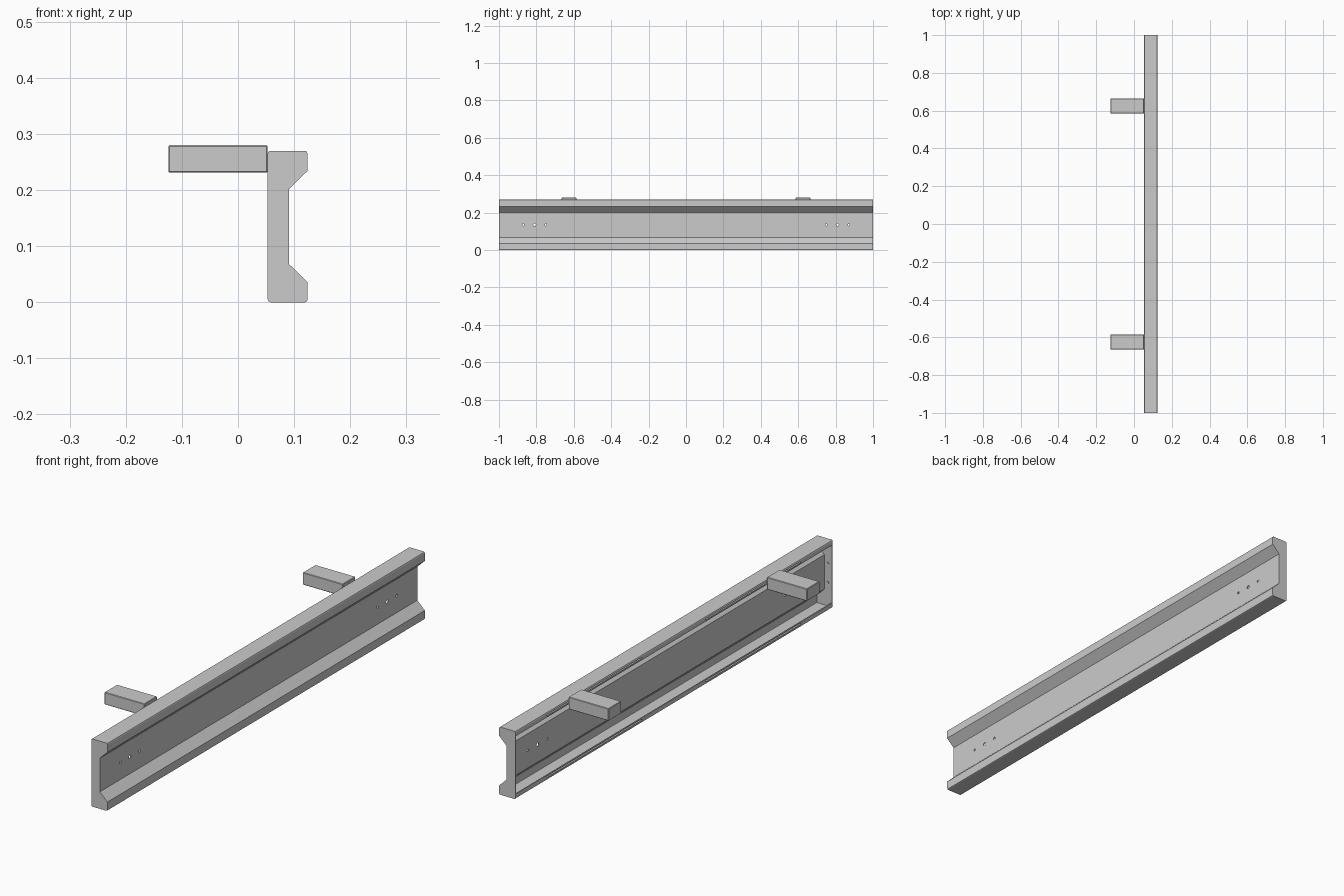
import bpy, bmesh, math
from mathutils import Matrix, Vector

if "Cube" in bpy.data.objects:
    bpy.data.objects.remove(bpy.data.objects["Cube"])

BACK, FRONT, WEB, H = 0.053, 0.124, 0.091, 0.27
T = 0.004
OUTLINE = [(BACK, 0), (FRONT, 0), (FRONT, 0.036), (WEB, 0.068),
           (WEB, 0.202), (FRONT, 0.234), (FRONT, H), (BACK, H)]
CORNERS = [OUTLINE[i] for i in (0, 1, 6, 7)]


def finish(bm, name):
    bmesh.ops.recalc_face_normals(bm, faces=bm.faces)
    return to_object(bm, name)


def to_object(bm, name):
    me = bpy.data.meshes.new(name)
    bm.to_mesh(me)
    bm.free()
    ob = bpy.data.objects.new(name, me)
    bpy.context.collection.objects.link(ob)
    return ob


def add_box(bm, centre, size):
    m = Matrix.Translation(centre) @ Matrix.Diagonal(Vector((*size, 1)))
    return bmesh.ops.create_cube(bm, size=1, matrix=m)


def add_cylinder(bm, centre, r, depth, axis):
    rot = Matrix.Rotation(math.pi / 2, 4, 'Y' if axis == 'X' else 'X')
    bmesh.ops.create_cone(bm, cap_ends=True, segments=12, radius1=r, radius2=r,
                          depth=depth, matrix=Matrix.Translation(centre) @ rot)


def round_corners(bm):
    edges = [e for e in bm.edges
             if abs(e.verts[0].co.y - e.verts[1].co.y) > 1e-4
             and any((Vector((e.verts[0].co.x, e.verts[0].co.z)) - Vector(c)).length < 1e-4
                     for c in CORNERS)]
    bmesh.ops.bevel(bm, geom=edges, offset=0.005, segments=2, profile=0.5, affect='EDGES')


def apply_mods(ob):
    bpy.context.view_layer.objects.active = ob
    for m in list(ob.modifiers):
        bpy.ops.object.modifier_apply(modifier=m.name)


# folded sheet beam, open at the back with narrow return lips
path = [(BACK, 0.02)] + OUTLINE + [(BACK, H - 0.02)]
bm = bmesh.new()
rows = [[bm.verts.new((x, y, z)) for x, z in path] for y in (-1 + T, 1 - T)]
for i in range(len(path) - 1):
    bm.faces.new((rows[0][i], rows[0][i + 1], rows[1][i + 1], rows[1][i]))
round_corners(bm)
beam = to_object(bm, "beam")
sol = beam.modifiers.new("thickness", 'SOLIDIFY')
sol.thickness, sol.offset, sol.use_even_offset = T, 1, True

# slots in the lips and bolt holes through the web
bm = bmesh.new()
for s in (-1, 1):
    for z in (0.012, H - 0.012):
        add_box(bm, (BACK, s * 0.5, z), (0.02, 0.6, 0.006))
    for y, r in ((0.75, 0.005), (0.81, 0.007), (0.87, 0.005)):
        add_cylinder(bm, (WEB, s * y, 0.135), r, 0.03, 'X')
cutter = finish(bm, "hole_cutter")
cutter.hide_render = True
cut = beam.modifiers.new("holes", 'BOOLEAN')
cut.operation, cut.solver, cut.object = 'DIFFERENCE', 'EXACT', cutter
apply_mods(beam)
bpy.data.objects.remove(cutter)

for s, side in ((-1, "front"), (1, "rear")):
    # end plate closing the profile
    bm = bmesh.new()
    a, b = [[bm.verts.new((x, s * y, z)) for x, z in OUTLINE] for y in (1 - T, 1)]
    bm.faces.new(a)
    bm.faces.new(b)
    n = len(OUTLINE)
    for i in range(n):
        j = (i + 1) % n
        bm.faces.new((a[i], a[j], b[j], b[i]))
    round_corners(bm)
    finish(bm, side + "_end_plate")

    # small studs on the inside of the end plate
    bm = bmesh.new()
    for z in (0.097, 0.173):
        add_cylinder(bm, (0.072, s * (1 - T - 0.001), z), 0.005, 0.004, 'Y')
    finish(bm, side + "_end_studs")

    # support arm reaching backwards
    bm = bmesh.new()
    add_box(bm, ((BACK - 0.124) / 2, s * 0.625, 0.2555), (BACK + 0.124, 0.08, 0.049))
    bmesh.ops.bevel(bm, geom=bm.edges[:], offset=0.002, segments=1, affect='EDGES')
    finish(bm, side + "_support_arm")
